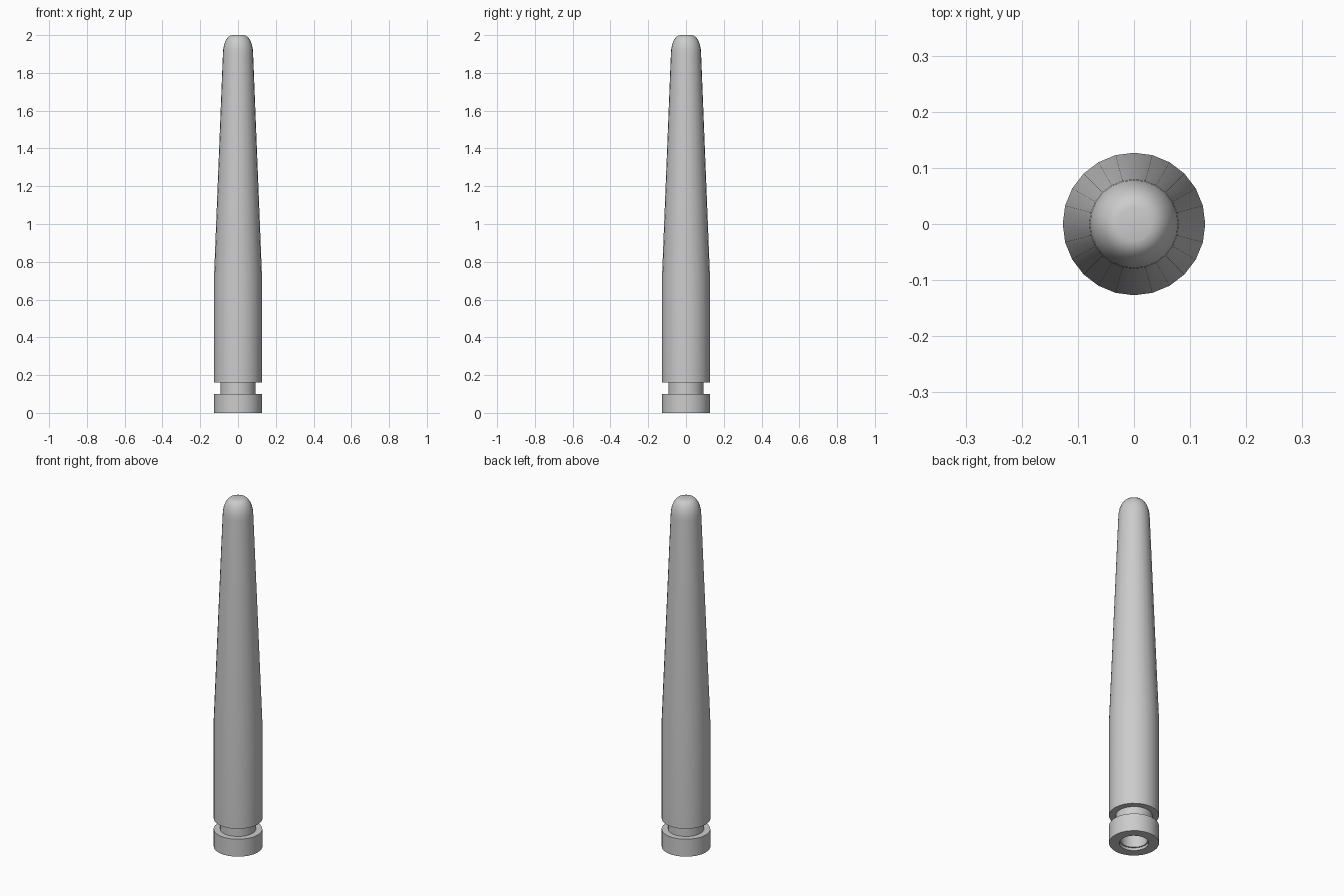
import bpy
import math

SIDES = 24
cube = bpy.data.objects.get("Cube")
if cube:
    bpy.data.objects.remove(cube, do_unlink=True)

grey = bpy.data.materials.new("plain grey")
grey.use_nodes = True
colour = (0.6, 0.6, 0.6, 1.0)
grey.diffuse_color = colour
grey.node_tree.nodes["Principled BSDF"].inputs["Base Color"].default_value = colour


def lathe(name, profile):
    """Revolve (radius, height) points about z, closing the poles."""
    verts, faces, rings = [], [], []
    for radius, height in profile:
        count = SIDES if radius > 0 else 1
        rings.append([len(verts) + i % count for i in range(SIDES)])
        for i in range(count):
            a = 2 * math.pi * i / SIDES
            verts.append((radius * math.cos(a), radius * math.sin(a), height))
    for low, high in zip(rings, rings[1:]):
        for i in range(SIDES):
            j = (i + 1) % SIDES
            corners = [low[i], low[j], high[j], high[i]]
            faces.append(list(dict.fromkeys(corners)))
    mesh = bpy.data.meshes.new(name)
    mesh.from_pydata(verts, [], faces)
    mesh.materials.append(grey)
    obj = bpy.data.objects.new(name, mesh)
    bpy.context.collection.objects.link(obj)
    bpy.ops.object.select_all(action='DESELECT')
    obj.select_set(True)
    bpy.context.view_layer.objects.active = obj
    bpy.ops.object.shade_smooth_by_angle(angle=math.radians(35))
    return obj


# Socket in the underside, with a small inner lip
socket = [(0, 0.3), (0.068, 0.3), (0.068, 0.015), (0.075, 0.015), (0.075, 0)]
# Base rim, groove and straight lower body
base = [(0.127, 0), (0.127, 0.1), (0.093, 0.1), (0.093, 0.16), (0.127, 0.16), (0.127, 0.72)]
# Long taper ending in a rounded tip with a small flat crown
tip = []
for step in range(7):
    a = math.radians(15 * step)
    tip.append((0.03 + 0.05 * math.cos(a), 1.9 + 0.1 * math.sin(a)))
lathe("tapered_shaft", socket + base + tip + [(0, 2)])
